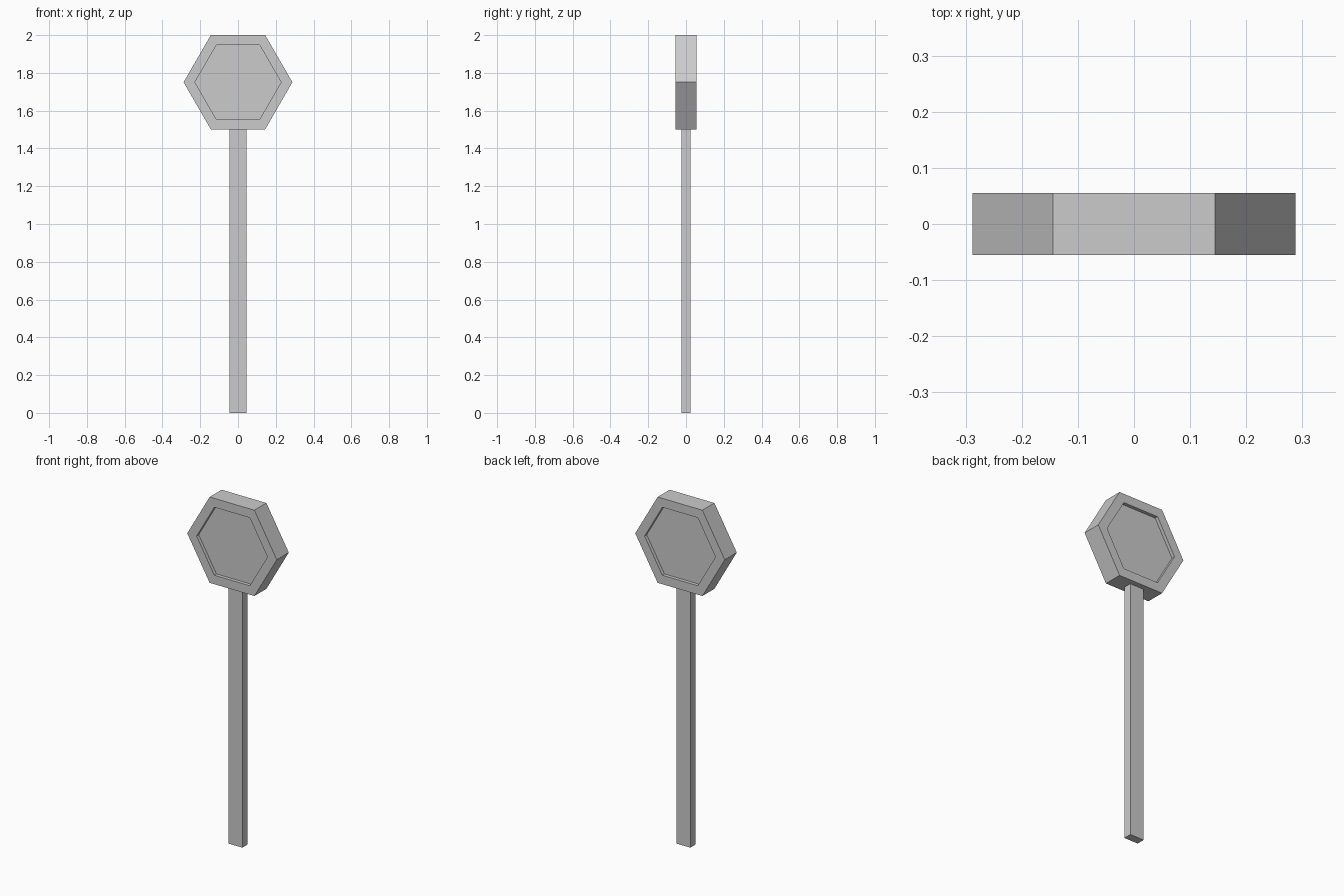
import bpy, bmesh
from math import cos, sin, pi

if "Cube" in bpy.data.objects:
    bpy.data.objects.remove(bpy.data.objects["Cube"])

R_OUT, R_IN = 0.288, 0.228      # sign and recess corner radii
HALF_DEPTH, RECESS = 0.055, 0.02
CENTRE_Z = 2 - R_OUT * cos(pi / 6)


def make_object(name, bm):
    bmesh.ops.recalc_face_normals(bm, faces=bm.faces)
    mesh = bpy.data.meshes.new(name)
    bm.to_mesh(mesh)
    bm.free()
    obj = bpy.data.objects.new(name, mesh)
    bpy.context.collection.objects.link(obj)
    return obj


def hex_ring(bm, radius, y):
    return [bm.verts.new((radius * cos(i * pi / 3), y,
                          CENTRE_Z + radius * sin(i * pi / 3))) for i in range(6)]


# Hexagonal sign head: rim with a shallow recessed panel on both faces
bm = bmesh.new()
inner = HALF_DEPTH - RECESS
rings = [hex_ring(bm, r, y) for r, y in (
    (R_IN, -inner), (R_IN, -HALF_DEPTH), (R_OUT, -HALF_DEPTH),
    (R_OUT, HALF_DEPTH), (R_IN, HALF_DEPTH), (R_IN, inner))]
for a, b in zip(rings, rings[1:]):
    for i in range(6):
        j = (i + 1) % 6
        bm.faces.new((a[i], a[j], b[j], b[i]))
bm.faces.new(rings[0])
bm.faces.new(rings[-1])
make_object("sign_head", bm)

# Rectangular post up to the underside of the head
post_height = CENTRE_Z - R_OUT * cos(pi / 6)
bm = bmesh.new()
bmesh.ops.create_cube(bm, size=1)
bmesh.ops.scale(bm, vec=(0.09, 0.048, post_height), verts=bm.verts)
bmesh.ops.translate(bm, vec=(0, 0, post_height / 2), verts=bm.verts)
make_object("post", bm)
